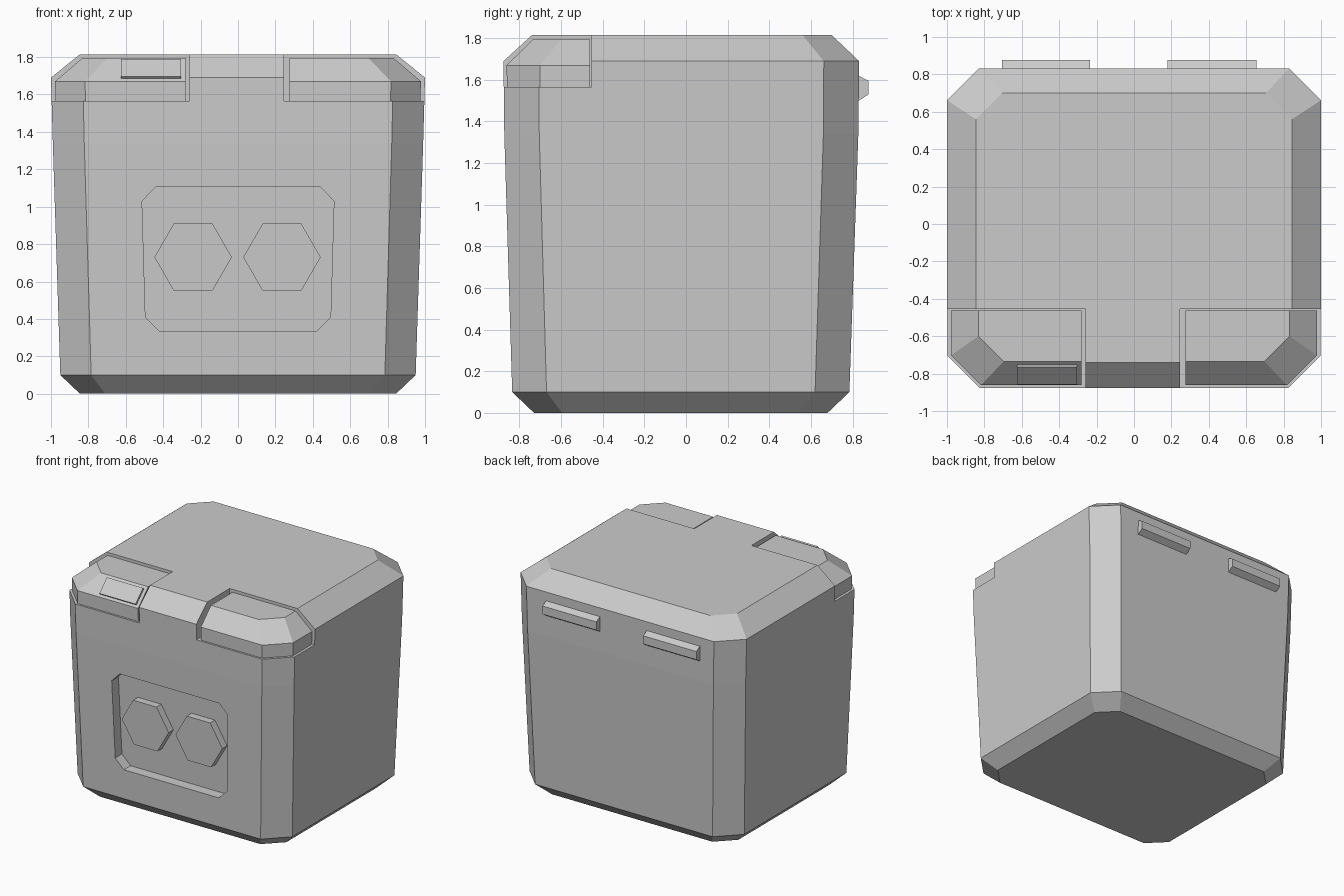
import bpy, bmesh, math
from mathutils import Vector

if "Cube" in bpy.data.objects:
    bpy.data.objects.remove(bpy.data.objects["Cube"])

grey = bpy.data.materials.new("plain_grey")
grey.use_nodes = True
COLOUR = (0.6, 0.6, 0.6, 1)
grey.diffuse_color = COLOUR
grey.node_tree.nodes["Principled BSDF"].inputs["Base Color"].default_value = COLOUR


def finish(name, bm):
    bmesh.ops.recalc_face_normals(bm, faces=bm.faces)
    mesh = bpy.data.meshes.new(name)
    bm.to_mesh(mesh)
    bm.free()
    mesh.materials.append(grey)
    obj = bpy.data.objects.new(name, mesh)
    bpy.context.collection.objects.link(obj)
    return obj


def loft(rings):
    """Bridge closed rings of equal length and cap both ends."""
    bm = bmesh.new()
    loops = [[bm.verts.new(p) for p in ring] for ring in rings]
    n = len(loops[0])
    for a, b in zip(loops, loops[1:]):
        for i in range(n):
            j = (i + 1) % n
            bm.faces.new((a[i], a[j], b[j], b[i]))
    bm.faces.new(loops[0])
    bm.faces.new(loops[-1])
    return bm


def octagon(z, w, front, back, c):
    return [(-w + c, front, z), (w - c, front, z), (w, front + c, z), (w, back - c, z),
            (w - c, back, z), (-w + c, back, z), (-w, back - c, z), (-w, front + c, z)]


def box(x0, x1, y0, y1, z0, z1):
    return loft([[(x0, y0, z), (x1, y0, z), (x1, y1, z), (x0, y1, z)] for z in (z0, z1)])


def cut(target, cutter):
    mod = target.modifiers.new("cut", 'BOOLEAN')
    mod.operation, mod.solver, mod.object = 'DIFFERENCE', 'EXACT', cutter
    bpy.context.view_layer.objects.active = target
    bpy.ops.object.modifier_apply(modifier=mod.name)
    bpy.data.objects.remove(cutter)


def front_y(z):
    """Depth of the slightly leaning front wall."""
    return -0.835 - 0.038 * (z - 0.1) / 1.24


def front_prism(outline, outer, inner):
    return loft([[(x, front_y(z) + d, z) for x, z in outline] for d in (outer, inner)])


# Body: tapered box with chamfered corners and rims
body = finish("body", loft([octagon(*s) for s in (
    (0, 0.845, -0.73, 0.68, 0.135),
    (0.1, 0.95, -0.835, 0.785, 0.165),
    (1.34, 0.99, -0.873, 0.828, 0.168),
    (1.69, 1.0, -0.877, 0.832, 0.17),
    (1.815, 0.845, -0.74, 0.70, 0.14))]))

# Notches in the two upper front corners
cut(body, finish("right_notch", box(-1.2, -0.26, -1.2, -0.455, 1.565, 2)))
cut(body, finish("left_notch", box(0.245, 1.2, -1.2, -0.455, 1.565, 2)))

# Recessed front panel
panel = [(-0.42, 0.335), (0.42, 0.335), (0.495, 0.41), (0.513, 1.03),
         (0.44, 1.105), (-0.44, 1.105), (-0.513, 1.03), (-0.495, 0.41)]
cut(body, finish("panel_recess", front_prism(panel, -0.2, 0.085)))

# Hexagonal bosses on the panel floor
for side, x in (("right", -0.24), ("left", 0.235)):
    hexagon = [(x + 0.207 * math.cos(math.radians(60 * i)),
                0.73 + 0.207 * math.sin(math.radians(60 * i))) for i in range(6)]
    finish(side + "_hexagon_boss", front_prism(hexagon, 0.025, 0.1))

# Corner caps, sunk slightly below the body surface
for side, x in (("right", -0.28), ("left", 0.275)):
    cap = loft([octagon(*s) for s in (
        (1.55, 0.975, -0.86, 0.81, 0.16),
        (1.67, 0.978, -0.862, 0.81, 0.16),
        (1.795, 0.832, -0.735, 0.69, 0.135))])
    for co, no in (((x, 0, 0), (-x, 0, 0)), ((0, -0.462, 0), (0, 1, 0))):
        res = bmesh.ops.bisect_plane(cap, geom=cap.verts[:] + cap.edges[:] + cap.faces[:],
                                     plane_co=co, plane_no=Vector(no).normalized(), clear_outer=True)
        rim = [e for e in res["geom_cut"] if isinstance(e, bmesh.types.BMEdge)]
        bmesh.ops.contextual_create(cap, geom=rim)
    finish(side + "_corner_cap", cap)

# Raised plate on the sloping face of the right cap
slope = [(-0.847, 1.685), (-0.753, 1.778), (-0.765, 1.79), (-0.859, 1.697)]
finish("cap_plate", loft([[(x, y, z) for y, z in slope] for x in (-0.625, -0.305)]))

# Back ledges with bevelled profile
ledge = [(0.8, 1.5), (0.83, 1.5), (0.877, 1.53), (0.877, 1.595), (0.83, 1.62), (0.8, 1.62)]
for side, x0, x1 in (("right", -0.705, -0.235), ("left", 0.18, 0.655)):
    finish(side + "_back_ledge", loft([[(x, y, z) for y, z in ledge] for x in (x0, x1)]))
